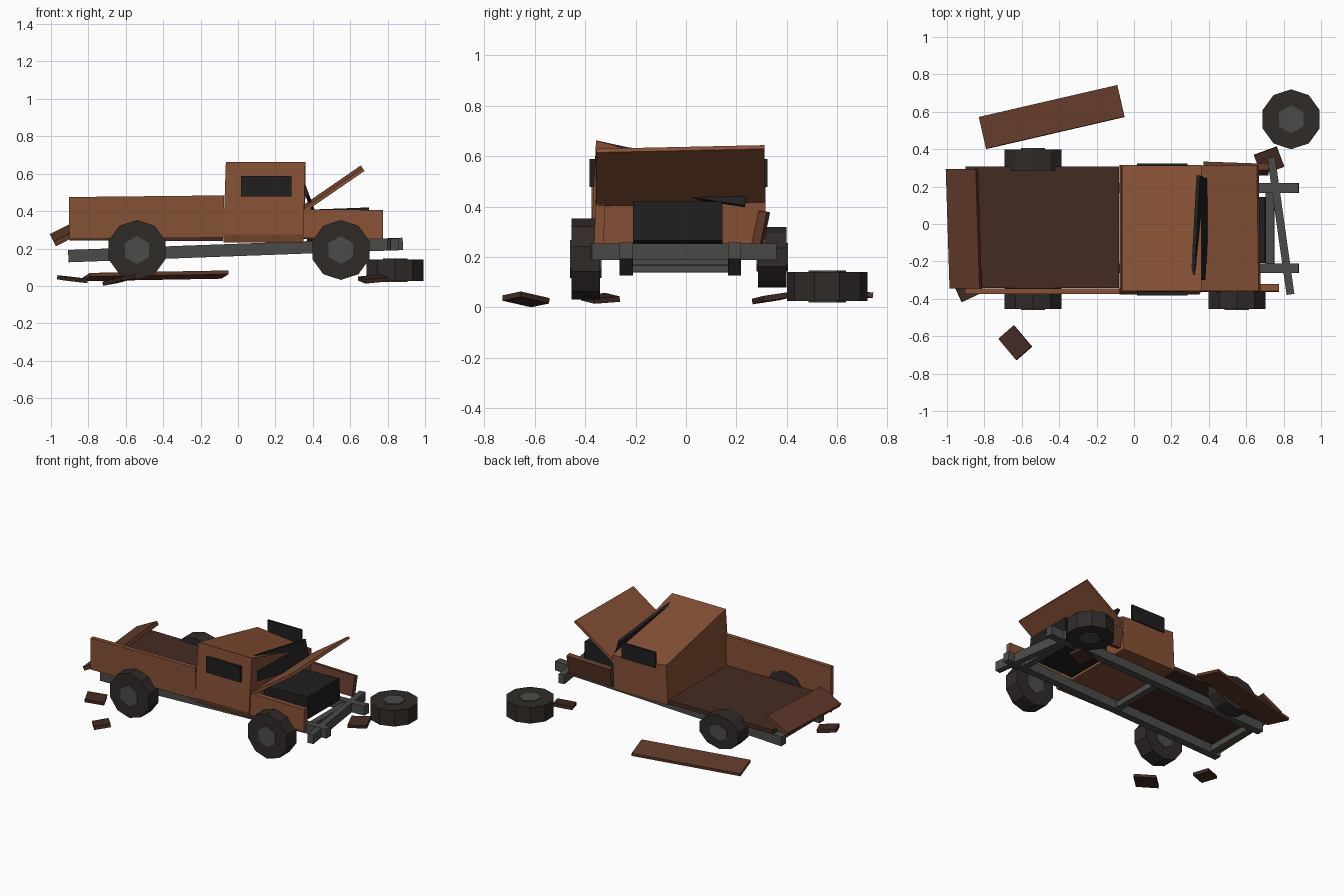
import bpy, bmesh
from math import radians, sin, cos, pi
from mathutils import Euler

if "Cube" in bpy.data.objects:
    bpy.data.objects.remove(bpy.data.objects["Cube"])


def mat(name, r, g, b):
    m = bpy.data.materials.new(name)
    m.diffuse_color = (r, g, b, 1)
    m.use_nodes = True
    m.node_tree.nodes["Principled BSDF"].inputs["Base Color"].default_value = m.diffuse_color
    return m


RUST = mat("rust", .24, .082, .036)
DULL = mat("dull_rust", .12, .042, .022)
DARK = mat("dark_rust", .055, .024, .016)
TYRE = mat("rubber", .03, .024, .022)
STEEL = mat("steel", .07, .07, .065)
BLACK = mat("black", .014, .014, .014)


def finish(name, bm, m, loc=(0, 0, 0), rot=(0, 0, 0), scale=(1, 1, 1)):
    bmesh.ops.recalc_face_normals(bm, faces=bm.faces)
    me = bpy.data.meshes.new(name)
    bm.to_mesh(me)
    bm.free()
    me.materials.append(m)
    ob = bpy.data.objects.new(name, me)
    ob.location, ob.scale = loc, scale
    ob.rotation_euler = Euler([radians(a) for a in rot])
    bpy.context.collection.objects.link(ob)
    return ob


def box(name, loc, size, m, rot=(0, 0, 0)):
    bm = bmesh.new()
    bmesh.ops.create_cube(bm, size=1)
    bmesh.ops.scale(bm, vec=size, verts=bm.verts)
    return finish(name, bm, m, loc, rot)


def loft(bm, a, b):
    """Closed solid between two matching rings of points."""
    va, vb = [bm.verts.new(p) for p in a], [bm.verts.new(p) for p in b]
    bm.faces.new(va)
    bm.faces.new(vb[::-1])
    for i in range(len(va)):
        j = (i + 1) % len(va)
        bm.faces.new((va[i], vb[i], vb[j], va[j]))


def disc(name, sides, r, depth, m, loc, rot, scale):
    ring = [(r * sin(2 * pi * i / sides), r * cos(2 * pi * i / sides)) for i in range(sides)]
    bm = bmesh.new()
    loft(bm, [(x, y, -depth / 2) for x, y in ring], [(x, y, depth / 2) for x, y in ring])
    finish(name, bm, m, loc, rot, scale)


def wheel(name, loc, rot=(90, 0, 0), squash=1):
    disc(name + "_tyre", 10, .16, .114, TYRE, loc, rot, (1, squash, 1))
    disc(name + "_hub", 6, .075, .126, STEEL, loc, rot, (1, squash, 1))


# Wheels: three mounted (one flat), one lying on the ground
wheel("front_right_wheel", (.55, -.398, .192))
wheel("rear_right_wheel", (-.54, -.398, .192))
wheel("rear_left_wheel", (-.54, .342, .199), squash=.75)
wheel("loose_wheel", (.84, .56, .083), (0, 0, 0))

# Sagging ladder frame
for side, y in (("left", .193), ("right", -.237)):
    box("frame_rail_" + side, (-.013, y, .192), (1.79, .052, .066), STEEL, (0, -2.1, 0))
for i, x in enumerate((-.85, -.05, .727)):
    box(f"cross_member_{i}", (x, -.022, .192 + x * .036), (.045, .40, .045), STEEL, (0, -2.1, 0))
box("bent_bumper", (.785, -.01, .221), (.042, .74, .066), STEEL, (0, 0, 8))

# Cargo bed with its left wall torn off and the tailgate hanging
box("bed_floor", (-.49, -.018, .256), (.82, .65, .03), DARK, (0, .3, 0))
box("bed_right_wall", (-.488, -.359, .367), (.83, .03, .225), RUST, (0, -.6, 0))
box("tailgate", (-.91, -.025, .285), (.18, .64, .028), DULL, (4, -27, 0))

# Cab, roof crushed down towards the left
def cab_ring(x_low, x_top, left_top):
    return [(x_low, -.36, .232), (x_low, -.376, .275), (x_top, -.357, .663),
            (x_top, .315, left_top), (x_low, .315, .235)]


bm = bmesh.new()
loft(bm, cab_ring(-.078, -.065, .515), cab_ring(.35, .36, .475))
finish("cab", bm, RUST)
box("right_window", (.15, -.372, .533), (.27, .02, .11), BLACK)
box("left_window", (.15, .316, .533), (.27, .014, .11), BLACK)
box("windscreen", (.358, -.02, .52), (.02, .54, .17), BLACK, (-9, -20, 0))

# Nose: engine, fenders and raised hood
box("engine", (.51, -.032, .335), (.385, .355, .155), BLACK, (0, -2.1, 0))
box("right_fender", (.563, -.343, .33), (.425, .038, .155), RUST, (-2, .6, 0))
box("left_fender", (.545, .296, .312), (.35, .035, .14), DULL, (-12, 0, -2))
box("hood", (.512, -.023, .523), (.375, .67, .018), RUST, (1.5, -34.5, 0))

# Pieces fallen on the ground
box("fallen_bed_wall", (-.44, .572, .054), (.76, .175, .02), DULL, (-8, -1, 13))
for i, (x, y, z, sx, sy, rot) in enumerate((
        (.722, .338, .037, .13, .115, (8, -5, 20)),
        (-.635, -.635, .032, .15, .11, (8, -10, -50)),
        (-.885, -.34, .036, .13, .11, (4, 6, 25)))):
    box(f"scrap_{i}", (x, y, z), (sx, sy, .022), DARK, rot)
